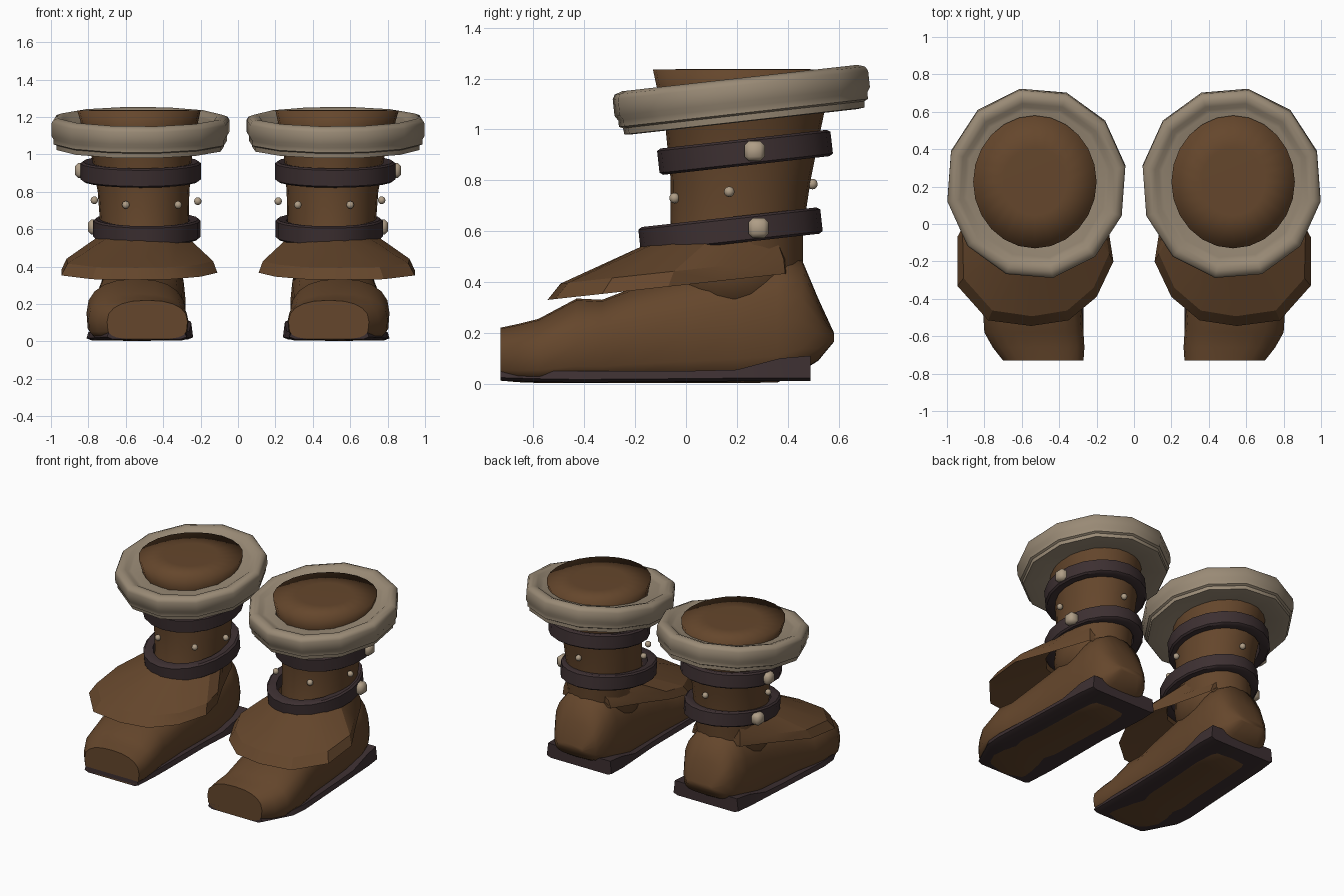
import bpy, bmesh, math
from mathutils import Matrix, Vector

if "Cube" in bpy.data.objects:
    bpy.data.objects.remove(bpy.data.objects["Cube"])

TILT = math.radians(6.4)


def material(name, rgb):
    m = bpy.data.materials.new(name)
    m.diffuse_color = (*rgb, 1)
    m.use_nodes = True
    m.node_tree.nodes["Principled BSDF"].inputs["Base Color"].default_value = m.diffuse_color
    return m


LEATHER = material("brown leather", (0.130, 0.062, 0.025))
STRAP = material("dark strap", (0.046, 0.029, 0.031))
FUR = material("cream trim", (0.32, 0.255, 0.18))
STUD = material("pale stud", (0.43, 0.34, 0.24))


def finish(name, bm, mat, angle=40):
    """Turn a bmesh into a mirrored, shaded object."""
    bmesh.ops.recalc_face_normals(bm, faces=bm.faces)
    me = bpy.data.meshes.new(name)
    bm.to_mesh(me)
    bm.free()
    me.materials.append(mat)
    ob = bpy.data.objects.new(name, me)
    bpy.context.collection.objects.link(ob)
    bpy.ops.object.select_all(action='DESELECT')
    ob.select_set(True)
    bpy.context.view_layer.objects.active = ob
    if angle:
        bpy.ops.object.shade_smooth_by_angle(angle=math.radians(angle))
    ob.modifiers.new("other_boot", 'MIRROR')
    return ob


def loft(name, rings, mat, caps=True, closed=False, angle=40):
    """Skin a list of equal-length point rings."""
    bm = bmesh.new()
    vs = [[bm.verts.new(p) for p in r] for r in rings]
    n = len(vs[0])
    pairs = list(zip(vs, vs[1:])) + ([(vs[-1], vs[0])] if closed else [])
    for a, b in pairs:
        for i in range(n):
            j = (i + 1) % n
            bm.faces.new((a[i], a[j], b[j], b[i]))
    if caps and not closed:
        bm.faces.new(vs[0])
        bm.faces.new(vs[-1])
    return finish(name, bm, mat, angle)


def ellipse(cx, cy, rx, ry, z, n, phase=-math.pi / 2):
    return [Vector((cx + rx * math.cos(phase + math.tau * i / n),
                    cy + ry * math.sin(phase + math.tau * i / n), z)) for i in range(n)]


def tilted_band(name, centre, rx, ry, profile, n, mat, phase=0.0, angle=42):
    """Closed ring swept from (radius factor, height) points, leaning forward."""
    m = Matrix.Translation(centre) @ Matrix.Rotation(TILT, 4, 'X')
    rings = [[m @ p for p in ellipse(0, 0, rx * s, ry * s, h, n, phase)] for s, h in profile]
    return loft(name, rings, mat, closed=True, angle=angle)


# Shaft: z, cx, rx, cy, ry
shaft = [(0.30, 0.51, 0.21, 0.19, 0.25), (0.45, 0.51, 0.225, 0.185, 0.275),
         (0.60, 0.50, 0.235, 0.20, 0.26), (0.80, 0.505, 0.245, 0.215, 0.275),
         (1.00, 0.515, 0.27, 0.225, 0.305), (1.12, 0.525, 0.30, 0.225, 0.33),
         (1.235, 0.53, 0.33, 0.225, 0.355), (1.238, 0.53, 0.17, 0.225, 0.18)]
loft("shaft", [ellipse(cx, cy, rx, ry, z, 24) for z, cx, rx, cy, ry in shaft], LEATHER, angle=130)

# Foot: y, cx, half width, bottom, top
foot = [(-0.73, 0.485, 0.215, 0.012, 0.22), (-0.66, 0.51, 0.245, 0.006, 0.235),
        (-0.58, 0.535, 0.265, 0.003, 0.255), (-0.43, 0.545, 0.265, 0.002, 0.335),
        (-0.33, 0.54, 0.255, 0.002, 0.33),
        (-0.20, 0.53, 0.24, 0.002, 0.38), (0.0, 0.52, 0.235, 0.002, 0.43),
        (0.20, 0.51, 0.23, 0.002, 0.48), (0.36, 0.51, 0.225, 0.005, 0.52),
        (0.455, 0.51, 0.205, 0.05, 0.49), (0.52, 0.51, 0.165, 0.09, 0.335),
        (0.582, 0.51, 0.10, 0.165, 0.20)]


def foot_ring(y, cx, hw, z0, z1, n=20):
    ring = []
    for i in range(n):
        c, s = math.cos(math.tau * i / n), math.sin(math.tau * i / n)
        e = 0.85 if s > 0 else 0.5
        x = math.copysign(abs(c) ** e, c)
        zz = math.copysign(abs(s) ** e, s)
        mid = z0 + (z1 - z0) * 0.45
        z = mid + zz * (z1 - mid if s > 0 else mid - z0)
        ring.append(Vector((cx + hw * x, y, z)))
    return ring


loft("foot", [foot_ring(*f) for f in foot], LEATHER, angle=50)

# Sole: y, inner x, outer x, bottom, top
sole = [(-0.73, 0.275, 0.70, 0.012, 0.05), (-0.52, 0.27, 0.80, 0.006, 0.05),
        (-0.40, 0.27, 0.81, 0.005, 0.05),
        (0.0, 0.265, 0.79, 0.008, 0.05), (0.20, 0.25, 0.78, 0.01, 0.055),
        (0.37, 0.24, 0.77, 0.01, 0.10), (0.49, 0.245, 0.755, 0.01, 0.11)]
loft("sole", [[Vector(p) for p in ((a, y, z0 + 0.012), (a + 0.03, y, z0), (b - 0.03, y, z0),
                                   (b, y, z0 + 0.012), (b - 0.01, y, z1), (a + 0.01, y, z1))]
              for y, a, b, z0, z1 in sole], STRAP, angle=40)

# Instep flap: flared skirt with a thick rim, hollow below
outline = [(0.55, -0.545), (0.78, -0.515), (0.945, -0.33), (0.945, -0.07), (0.83, 0.14),
           (0.70, 0.39), (0.51, 0.41), (0.32, 0.39), (0.22, 0.14), (0.135, -0.04),
           (0.11, -0.20), (0.20, -0.39), (0.35, -0.515)]
N = len(outline)
top = ellipse(0.51, 0.125, 0.235, 0.30, 0, N)
for p in top:
    p.z = 0.54 + 0.09 * (p.y + 0.17)
rim = [Vector((x, y, 0.33 + 0.11 * (y + 0.54))) for x, y in outline]
edge = [r.lerp(t, 0.14) + Vector((0, 0, 0.035)) for r, t in zip(rim, top)]
under = [r.lerp(t, 0.14) + Vector((0, 0, -0.005)) for r, t in zip(rim, top)]
inner = [t + Vector((0, 0, -0.06)) for t in top]
loft("instep_flap", [top, edge, rim, under, inner], LEATHER, closed=True, angle=24)

# Straps
strap = [(0.80, 0.045), (0.96, 0.052), (1.0, 0.043), (1.0, -0.043), (0.96, -0.052), (0.80, -0.045)]
tilted_band("upper_strap", (0.52, 0.232, 0.91), 0.322, 0.343, strap, 20, STRAP)
tilted_band("lower_strap", (0.487, 0.175, 0.603), 0.287, 0.36, strap, 20, STRAP)

# Cuff: thick rolled band over two thinner layers, filled in to the shaft
cuff = [(0.60, 0.08), (0.64, 0.135), (0.78, 0.148), (0.82, 0.150), (0.86, 0.165), (0.92, 0.173),
        (0.98, 0.163), (1.0, 0.145), (1.0, 0.08), (0.975, 0.06), (0.975, 0.035), (0.945, 0.028),
        (0.94, 0.003), (0.88, 0.0), (0.58, 0.03)]
tilted_band("cuff", (0.522, 0.23, 1.03), 0.484, 0.514, cuff, 12, FUR, 0.34, 50)

# Round studs around the shaft
bm = bmesh.new()
for p in [(0.215, 0.17, 0.75), (0.32, -0.03, 0.73), (0.60, -0.045, 0.73),
          (0.768, 0.17, 0.755), (0.50, 0.497, 0.785)]:
    bmesh.ops.create_uvsphere(bm, u_segments=10, v_segments=6, radius=0.021,
                              matrix=Matrix.Translation(p))
finish("studs", bm, STUD, 60)

# Faceted buckles on the outer side of the straps
bm = bmesh.new()
for p in [(0.832, 0.27, 0.915), (0.762, 0.285, 0.612)]:
    bmesh.ops.create_cube(bm, size=0.08, matrix=Matrix.Translation(p))
bmesh.ops.bevel(bm, geom=bm.edges[:], offset=0.018, segments=1, affect='EDGES')
finish("buckles", bm, STUD, 60)
